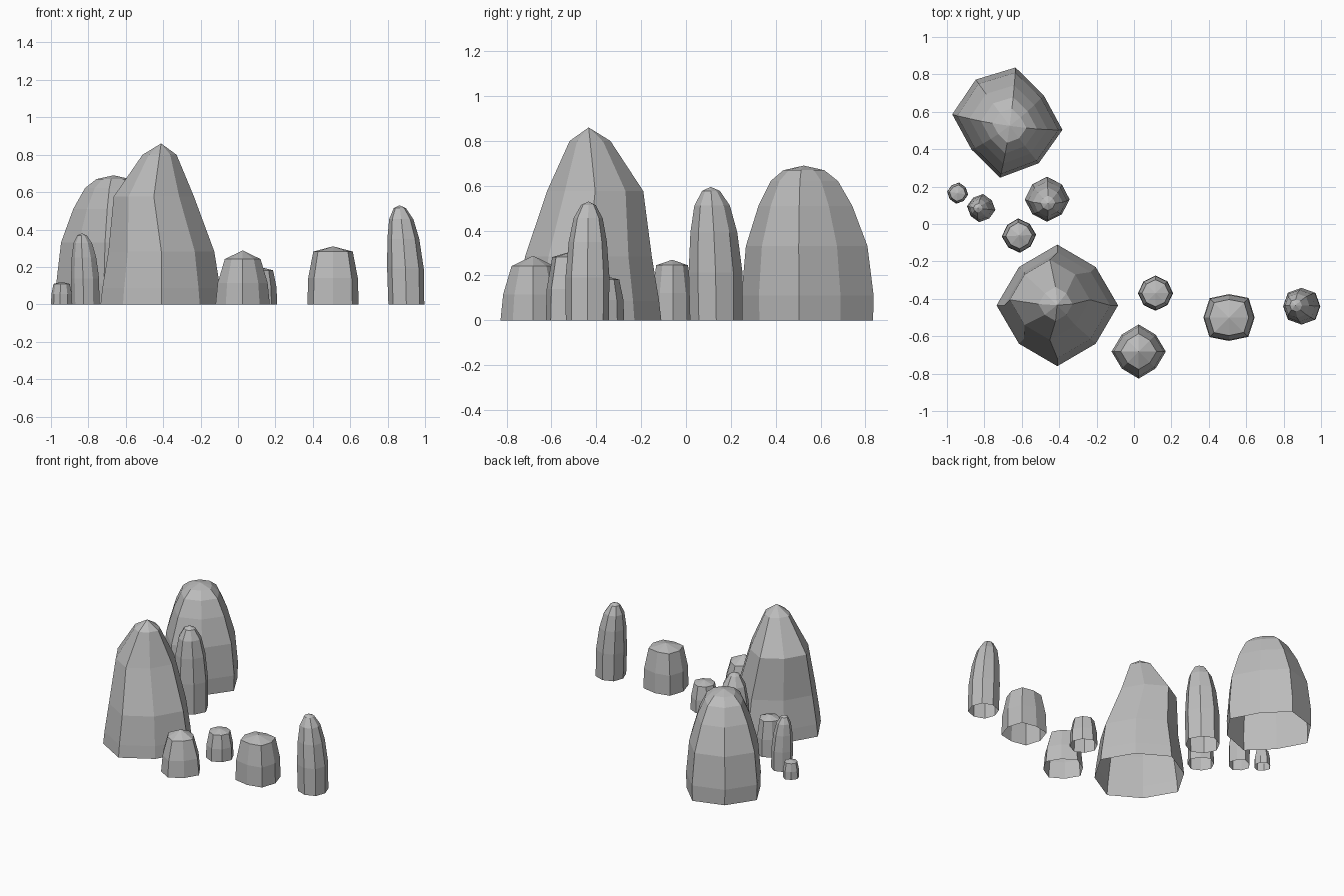
import bpy
import bmesh
from math import cos, sin, radians
from mathutils import Vector

default_cube = bpy.data.objects.get("Cube")
if default_cube:
    bpy.data.objects.remove(default_cube, do_unlink=True)

# Single stone colour
STONE = (0.5, 0.5, 0.5, 1.0)
stone = bpy.data.materials.new("grey_stone")
stone.use_nodes = True
stone.diffuse_color = STONE
shader = next(n for n in stone.node_tree.nodes if n.type == "BSDF_PRINCIPLED")
shader.inputs["Base Color"].default_value = STONE
shader.inputs["Roughness"].default_value = 0.9

SIDES = 8

# Side profiles: (fraction of height, fraction of radius), apex added on top
PEAK = [(0, 1), (.1, .97), (.33, .87), (.67, .66), (.93, .28)]
DOME = [(0, .99), (.16, 1), (.48, .92), (.74, .71), (.9, .51), (.97, .31)]
PILLAR = [(0, .98), (.36, 1), (.66, .87), (.86, .66), (.97, .33)]
STUMP = [(0, 1), (.45, .97), (.91, .77)]
TAPERED = [(0, 1), (.4, .92), (.84, .66)]


def rock(name, centre, height, corners, profile, turn=0, lean=(0, 0), belly=(0, 0)):
    """Faceted, open-bottomed rock; corners is a repeating list of corner radii,
    lean shifts the apex and belly shifts the upper middle."""
    bm = bmesh.new()

    def axis(t):
        swell = max(0, 1 - abs(t - .67) / .34)
        shift = Vector(lean) * t * t + Vector(belly) * swell
        return Vector((centre[0] + shift.x, centre[1] + shift.y, t * height))

    # Stacked rings
    rings = []
    for t, scale in profile:
        ring = []
        for i in range(SIDES):
            angle = radians(turn + i * 360 / SIDES)
            reach = scale * corners[i % len(corners)]
            ring.append(bm.verts.new(
                axis(t) + Vector((cos(angle), sin(angle), 0)) * reach))
        rings.append(ring)

    # Side walls and pointed cap
    for low, high in zip(rings, rings[1:]):
        for i in range(SIDES):
            j = (i + 1) % SIDES
            bm.faces.new((low[i], low[j], high[j], high[i]))
    apex = bm.verts.new(axis(1))
    for i in range(SIDES):
        bm.faces.new((rings[-1][i], rings[-1][(i + 1) % SIDES], apex))

    mesh = bpy.data.meshes.new(name)
    bm.to_mesh(mesh)
    bm.free()
    mesh.materials.append(stone)
    obj = bpy.data.objects.new(name, mesh)
    bpy.context.collection.objects.link(obj)
    return obj


# Two large boulders
rock("peaked_boulder", (-.41, -.435), .86, (.325, .29), PEAK, belly=(-.04, .03))
rock("domed_boulder", (-.675, .545), .69,
     (.295, .24, .295, .285, .3, .243, .3, .275), DOME, turn=-8, lean=(.01, -.02))

# Slender standing stones
rock("middle_pillar", (-.465, .135), .595, (.12, .112), PILLAR, lean=(.005, -.025))
rock("short_pillar", (-.815, .085), .38, (.076, .07), PILLAR, turn=-8, lean=(-.02, 0))
rock("far_pillar", (.9, -.44), .53, (.098, .102), PILLAR, lean=(-.037, .005))

# Low stumps
rock("inner_stump", (-.615, -.062), .27, (.092, .085), STUMP, turn=3)
rock("tiny_stump", (-.943, .165), .12, (.057, .053), STUMP, turn=-8)
rock("front_stump", (.025, -.682), .288, (.145, .128), TAPERED)
rock("small_stump", (.115, -.37), .2, (.094, .09), STUMP)
rock("wide_stump", (.508, -.5), .31, (.137, .148, .125, .146), STUMP)
